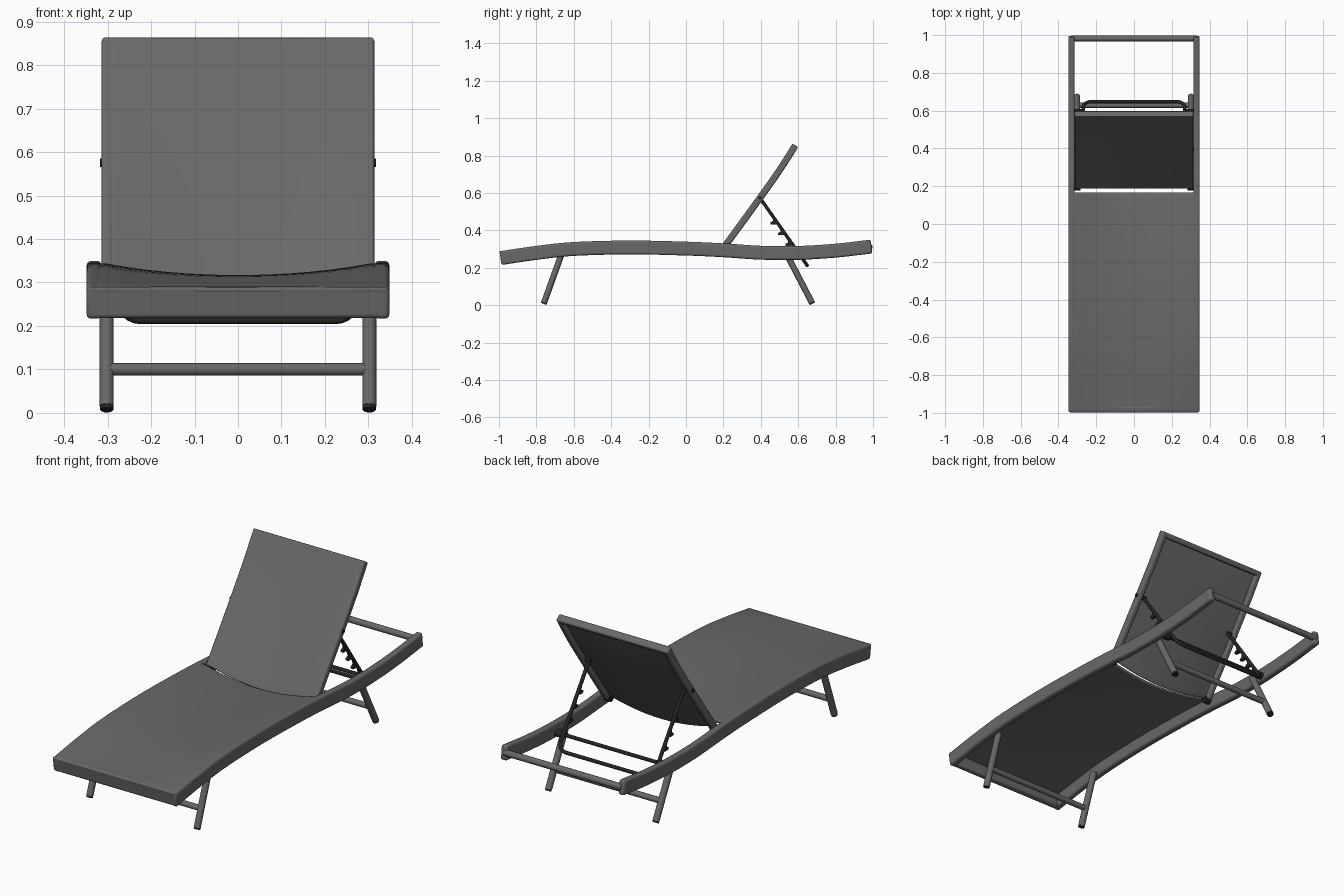
import bpy, bmesh, math
from mathutils import Vector

cube = bpy.data.objects.get("Cube")
if cube:
    bpy.data.objects.remove(cube, do_unlink=True)


def material(name, value):
    m = bpy.data.materials.new(name)
    m.use_nodes = True
    col = (value, value, value, 1)
    m.diffuse_color = col
    m.node_tree.nodes["Principled BSDF"].inputs["Base Color"].default_value = col
    return m


GREY = material("charcoal_grey", 0.14)
BLACK = material("black", 0.018)


def smooth_path(pts, steps=6):
    """Catmull-Rom samples of (y, z) points, each with its upward normal."""
    p = [Vector(q) for q in pts]
    p = [2 * p[0] - p[1]] + p + [2 * p[-1] - p[-2]]
    out = []
    for i in range(1, len(p) - 2):
        a, b, c, d = p[i - 1:i + 3]
        for k in range(steps):
            t = k / steps
            out.append(b + (c - a) * t / 2 + (2 * a - 5 * b + 4 * c - d) * t**2 / 2
                       + (3 * b - a - 3 * c + d) * t**3 / 2)
    out.append(p[-2])
    res = []
    for i, q in enumerate(out):
        tan = (out[min(i + 1, len(out) - 1)] - out[max(i - 1, 0)]).normalized()
        res.append((q, Vector((-tan.y, tan.x))))
    return res


def finish(name, bm, mat, bevel=0.0, thick=0.0):
    bmesh.ops.recalc_face_normals(bm, faces=bm.faces)
    me = bpy.data.meshes.new(name)
    bm.to_mesh(me)
    bm.free()
    ob = bpy.data.objects.new(name, me)
    bpy.context.collection.objects.link(ob)
    me.materials.append(mat)
    if thick:
        s = ob.modifiers.new("thickness", "SOLIDIFY")
        s.thickness, s.offset = thick, 0
    if bevel:
        b = ob.modifiers.new("rounding", "BEVEL")
        b.width, b.segments, b.limit_method = bevel, 3, "ANGLE"
    bpy.ops.object.select_all(action="DESELECT")
    ob.select_set(True)
    bpy.context.view_layer.objects.active = ob
    bpy.ops.object.shade_smooth_by_angle(angle=math.radians(40))
    return ob


def beam(name, path, x0, x1, half, bevel=0.01):
    """Rectangular section swept along a path in the side plane."""
    bm = bmesh.new()
    rings = []
    for q, n in path:
        lo, hi = q - n * half, q + n * half
        rings.append([bm.verts.new((x, e.x, e.y))
                      for x, e in ((x0, lo), (x1, lo), (x1, hi), (x0, hi))])
    for a, b in zip(rings, rings[1:]):
        for i in range(4):
            j = (i + 1) % 4
            bm.faces.new((a[i], a[j], b[j], b[i]))
    bm.faces.new(rings[0])
    bm.faces.new(rings[-1])
    return finish(name, bm, GREY, bevel)


def sheet(name, path, half_width, lift, sag, thick=0.012, cols=16):
    """Fabric stretched over a path; sag(t) is the drop along the middle."""
    bm = bmesh.new()
    rows = []
    for i, (q, n) in enumerate(path):
        e = q + n * lift
        drop = sag(i / (len(path) - 1))
        row = []
        for c in range(cols + 1):
            u = 2 * c / cols - 1
            inner = min(1, abs(u) / 0.92)
            row.append(bm.verts.new((u * half_width, e.x, e.y - drop * (1 - inner**2))))
        rows.append(row)
    for a, b in zip(rows, rows[1:]):
        for c in range(cols):
            bm.faces.new((a[c], a[c + 1], b[c + 1], b[c]))
    return finish(name, bm, GREY, 0.004, thick)


def tube(name, pts, r, mat, sides=14):
    """Round tube through 3D points, mitred at the bends."""
    p = [Vector(q) for q in pts]
    bm = bmesh.new()
    rings = []
    for i, q in enumerate(p):
        tan = (p[min(i + 1, len(p) - 1)] - p[max(i - 1, 0)]).normalized()
        ref = Vector((0, 0.82, 0.57)) if abs(tan.x) > 0.9 or len(p) > 2 else Vector((1, 0, 0))
        if len(p) > 2:
            ref = Vector((0, 0.82, 0.57))
        u = tan.cross(ref).normalized()
        v = tan.cross(u)
        rings.append([bm.verts.new(q + r * (u * math.cos(k * math.tau / sides)
                                            + v * math.sin(k * math.tau / sides)))
                      for k in range(sides)])
    for a, b in zip(rings, rings[1:]):
        for k in range(sides):
            j = (k + 1) % sides
            bm.faces.new((a[k], a[j], b[j], b[k]))
    bm.faces.new(rings[0])
    bm.faces.new(rings[-1])
    return finish(name, bm, mat)


# Curved lounger profile (y, z) and reclined backrest profile
rail = smooth_path([(-0.992, 0.252), (-0.8, 0.28), (-0.6, 0.301), (-0.3, 0.309), (0, 0.303),
                    (0.2, 0.294), (0.4, 0.281), (0.6, 0.28), (0.8, 0.292), (0.992, 0.314)])
back = smooth_path([(0.2, 0.305), (0.3, 0.442), (0.4, 0.58), (0.5, 0.722), (0.585, 0.855)])
SIDES = (("left", 1), ("right", -1))

# Seat fabric and the bar it wraps round at the foot end
seat = [s for s in rail if s[0].x < 0.15]
seat.append((Vector((0.165, 0.296)), seat[-1][1]))
sheet("seat_fabric", seat, 0.343, 0.031, lambda t: 0.045 * t**0.8)
beam("foot_end_bar", rail[:2], -0.346, 0.346, 0.036)

# Backrest fabric and top bar
sheet("backrest_fabric", back, 0.312, 0.012, lambda t: 0.04 * (1 - t))
beam("backrest_top_bar", back[-2:], -0.314, 0.314, 0.018, 0.008)
tube("head_end_bar", [(-0.33, 0.982, 0.312), (0.33, 0.982, 0.312)], 0.016, GREY)

# Stay direction in the side plane
top, low = Vector((0.395, 0.575)), Vector((0.648, 0.213))
along = (low - top).normalized()
front = Vector((along.y, -along.x))

for side, s in SIDES:
    beam(side + "_rail", rail, s * 0.314, s * 0.348, 0.037)
    beam(side + "_backrest_frame", back, s * 0.286, s * 0.314, 0.018, 0.008)
    # Legs with end caps
    for end, y0, z0, y1, z1 in (("front", -0.665, 0.275, -0.758, 0.016),
                                ("rear", 0.54, 0.27, 0.672, 0.016)):
        a, b = Vector((s * 0.302, y0, z0)), Vector((s * 0.302, y1, z1))
        d = (b - a).normalized()
        tube(f"{side}_{end}_leg", [a, b], 0.0165, GREY)
        tube(f"{side}_{end}_foot_cap", [b - d * 0.004, b + d * 0.009], 0.0155, BLACK)
    # Backrest hinge and stay pivot
    tube(side + "_hinge", [(s * 0.282, 0.195, 0.3), (s * 0.322, 0.195, 0.3)], 0.018, BLACK)
    tube(side + "_stay_pivot", [(s * 0.26, *top), (s * 0.318, *top)], 0.01, BLACK)
    tube(side + "_rod_socket", [(s * 0.275, 0.59, 0.268), (s * 0.318, 0.59, 0.268)], 0.018, BLACK)
    # Hooked teeth along the front of the stay
    for i in range(4):
        bm = bmesh.new()
        base = top + along * (0.12 + 0.07 * i)
        prof = [base, base + along * 0.045, base + along * 0.045 + front * 0.014,
                base + along * 0.03 + front * 0.034, base + along * 0.02 + front * 0.03,
                base + along * 0.022 + front * 0.014]
        face = bm.faces.new([bm.verts.new((s * 0.268 - 0.007, q.x, q.y)) for q in prof])
        ext = bmesh.ops.extrude_face_region(bm, geom=[face])
        bmesh.ops.translate(bm, vec=(0.014, 0, 0),
                            verts=[v for v in ext["geom"] if isinstance(v, bmesh.types.BMVert)])
        finish(f"{side}_stay_tooth_{i + 1}", bm, BLACK)

# U-shaped backrest stay with rounded lower corners
half = [(0.268, *top)]
for k in range(6):
    a = k * math.pi / 10
    q = low - along * 0.045 * (1 - math.sin(a))
    half.append((0.223 + 0.045 * math.cos(a), q.x, q.y))
stay = half + [(-x, y, z) for x, y, z in reversed(half)]


def flat_tube_ring(points, r):
    """Tube whose section stays square to the plane of the stay."""
    bm = bmesh.new()
    p = [Vector(q) for q in points]
    w = Vector((0, front.x, front.y))
    rings = []
    for i, q in enumerate(p):
        t = (p[min(i + 1, len(p) - 1)] - p[max(i - 1, 0)]).normalized()
        u = t.cross(w)
        rings.append([bm.verts.new(q + r * (u * math.cos(k * math.tau / 12)
                                            + w * math.sin(k * math.tau / 12))) for k in range(12)])
    for a, b in zip(rings, rings[1:]):
        for k in range(12):
            bm.faces.new((a[k], a[k - 1], b[k - 1], b[k]))
    bm.faces.new(rings[0])
    bm.faces.new(rings[-1])
    finish("backrest_stay", bm, BLACK)


flat_tube_ring(stay, 0.009)
tube("stay_rest_rod", [(-0.31, 0.59, 0.268), (0.31, 0.59, 0.268)], 0.009, BLACK)

# Cross bars between the legs
for name, y, z in (("front_leg_bar", -0.727, 0.1), ("rear_leg_bar", 0.628, 0.1)):
    tube(name, [(-0.3, y, z), (0.3, y, z)], 0.0145, GREY)
